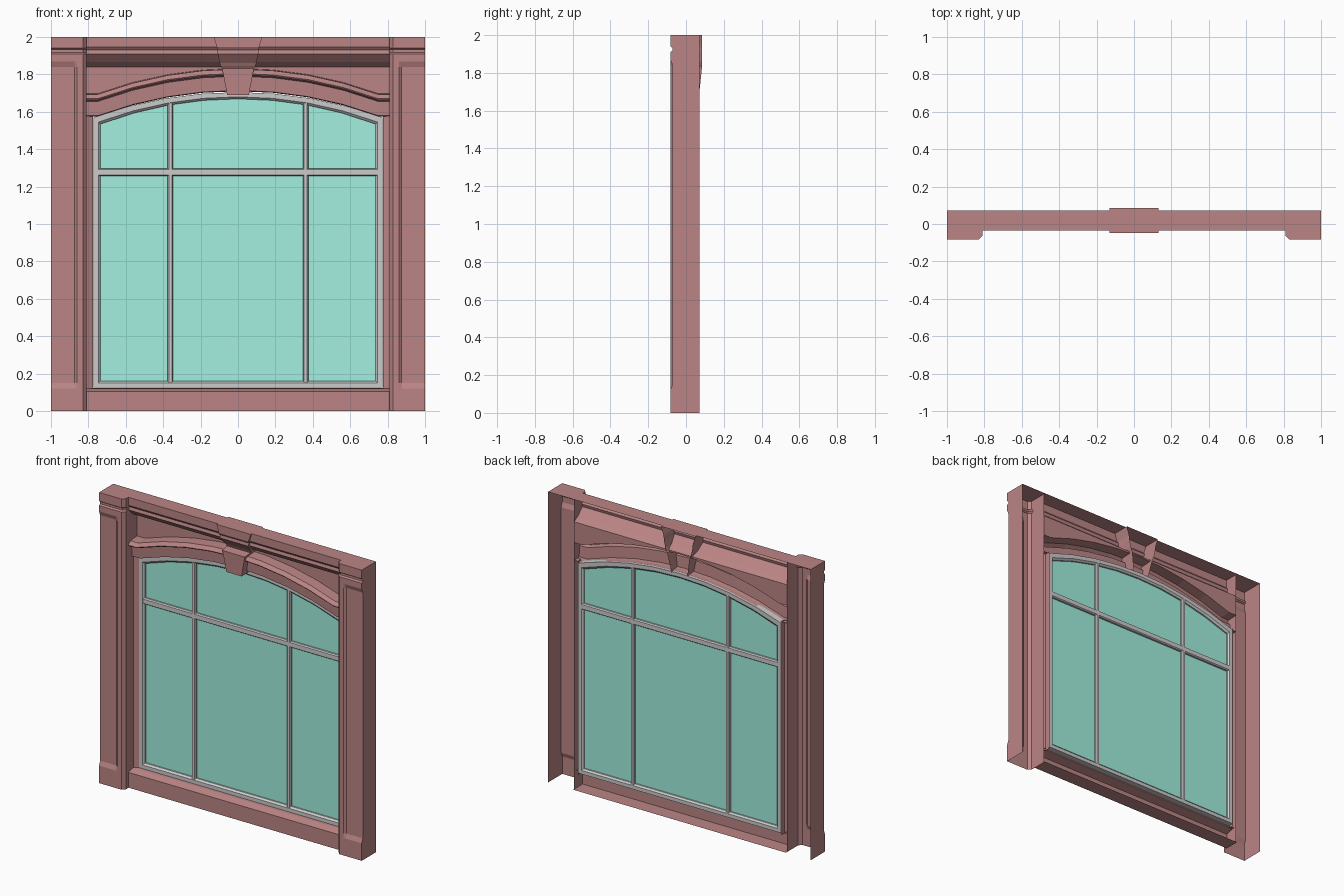
import bpy, bmesh, math

if "Cube" in bpy.data.objects:
    bpy.data.objects.remove(bpy.data.objects["Cube"])


def material(name, color):
    m = bpy.data.materials.new(name)
    m.diffuse_color = color
    m.use_nodes = True
    m.node_tree.nodes["Principled BSDF"].inputs["Base Color"].default_value = m.diffuse_color
    return m


RED = material("painted_stone", (0.5, 0.235, 0.235, 1))
TEAL = material("window_glass", (0.36, 0.87, 0.74, 1))


def finish(name, bm, mat):
    bmesh.ops.remove_doubles(bm, verts=bm.verts, dist=1e-5)
    bmesh.ops.recalc_face_normals(bm, faces=bm.faces)
    me = bpy.data.meshes.new(name)
    bm.to_mesh(me)
    bm.free()
    if mat:
        me.materials.append(mat)
    ob = bpy.data.objects.new(name, me)
    bpy.context.collection.objects.link(ob)
    return ob


def grid(name, rows, mat=None, wrap_row=False, wrap_col=False, caps=False):
    """Skin a list of equal-length point rows, optionally closed either way."""
    bm = bmesh.new()
    v = [[bm.verts.new(p) for p in r] for r in rows]
    nr, nc = len(v), len(v[0])
    for i in range(nr if wrap_col else nr - 1):
        a, b = v[i], v[(i + 1) % nr]
        for j in range(nc if wrap_row else nc - 1):
            k = (j + 1) % nc
            quad = [a[j], a[k], b[k], b[j]]
            if len({tuple(round(c, 5) for c in q.co) for q in quad}) == 4:
                bm.faces.new(quad)
            else:  # collapsed corner of the grid
                pts = []
                for q in quad:
                    if all((q.co - p.co).length > 1e-5 for p in pts):
                        pts.append(q)
                if len(pts) == 3:
                    bm.faces.new(pts)
    if caps:
        bm.faces.new(v[0])
        bm.faces.new(v[-1])
    return finish(name, bm, mat)


def polygon(name, pts, mat):
    bm = bmesh.new()
    bm.faces.new([bm.verts.new(p) for p in pts])
    return finish(name, bm, mat)


R = 2.15


def arch(x):
    """Height of the lower edge of the arch moulding (segmental arc)."""
    x = min(abs(x), 0.75)
    return 1.71 - (R - math.sqrt(R * R - x * x))


ARC = [0.75 * i / 4 for i in range(-4, 5)]

# Pilasters: open-backed shells with a base, a sunk shaft and a necking groove
PLAN = [(1, 0.072), (1, -0.083), (0.875, -0.083), (0.86, -0.083),
        (0.83, -0.083), (0.81, -0.062), (0.81, 0.06)]
LEVELS = [(0, 0, 0), (0.12, 0, 0), (0.15, 0.012, 0), (1.84, 0.012, 0),
          (1.87, 0, 0), (1.91, 0, 0), (1.918, 0, 0.012), (1.932, 0, 0.012),
          (1.94, 0, 0), (2, 0, 0)]
for side, s in (("left", -1), ("right", 1)):
    rows = []
    for z, sunk, groove in LEVELS:
        row = []
        for i, (x, y) in enumerate(PLAN):
            if i in (1, 2):
                y += sunk
            if 1 <= i <= 5:
                y += groove
            row.append((s * x, y, z))
        rows.append(row)
    grid(side + "_pilaster", rows, RED)
    polygon(side + "_pilaster_top",
            [(s * x, y, 2) for x, y in PLAN[:-1]] + [(s * 0.81, 0.072, 2)], RED)
    # Jamb strip between pilaster and window frame
    grid(side + "_jamb", [[(s * 0.81, 0.02, z), (s * 0.775, 0.035, z),
                           (s * 0.775, 0.07, z)] for z in (0.11, 1.58)], RED)


def run_x(name, profile, half):
    grid(name, [[(x, y, z) for y, z in profile] for x in (-half, half)], RED)


# Cornice with its cove, and the sill
run_x("cornice", [(0.072, 2), (-0.036, 2), (-0.036, 1.945), (-0.024, 1.93),
                  (-0.03, 1.91), (0.015, 1.865), (0.025, 1.86), (0.06, 1.84)], 0.81)
run_x("sill", [(0.07, 0), (-0.033, 0), (-0.033, 0.105), (0.015, 0.12),
               (0.04, 0.122)], 0.81)

# Frieze and arched moulding, with short level ends
MOULD = [(0.06, 0.122), (-0.015, 0.118), (-0.035, 0.095), (-0.03, 0.088),
         (0, 0.08), (0.005, 0.004), (0.035, 0), (0.06, 0)]
rows = []
for x in [-0.81] + ARC + [0.81]:
    rows.append([(x, 0.06, 1.84)] + [(x, y, arch(x) + d) for y, d in MOULD])
grid("arch_moulding", rows, RED)

# Keystone: tapering block following the cornice profile, open at the back
KEY = [(2, 0.13, 0.085), (2, 0.13, -0.048), (1.945, 0.113, -0.048),
       (1.93, 0.11, -0.038), (1.91, 0.108, -0.042), (1.86, 0.098, 0.0),
       (1.84, 0.09, 0.01), (1.832, 0.085, -0.048), (1.69, 0.058, -0.044),
       (1.69, 0.058, 0.06)]
rows = []
for z, w, y in KEY:
    back = max(0.085 if z > 1.7 else 0.07, y)
    rows.append([(-w, back, z), (-w, y, z), (w, y, z), (w, back, z)])
grid("keystone", rows, RED)


# Window frame: moulded ring following the arched opening
def loop(inset, y):
    pts = [(-0.772 + inset, y, 0.125 + inset), (0.772 - inset, y, 0.125 + inset)]
    for x in reversed(ARC):
        pts.append((x / 0.75 * (0.772 - inset), y, arch(x) - 0.005 - inset))
    return pts


grid("window_frame", [loop(0, 0.07), loop(0, 0.028), loop(0.025, 0.028),
                      loop(0.036, 0.04), loop(0.036, 0.06), loop(0.025, 0.07)],
     wrap_row=True, wrap_col=True)
polygon("glass", loop(0.03, 0.05), TEAL)


# Glazing bars: chamfered on both faces
def bar_section(w):
    h, c = w / 2, w / 2 - 0.006
    return [(-h, 0.038), (-c, 0.03), (c, 0.03), (h, 0.038),
            (h, 0.062), (c, 0.07), (-c, 0.07), (-h, 0.062)]


for side, cx in (("left", -0.362), ("right", 0.362)):
    grid(side + "_mullion", [[(cx + u, y, z) for u, y in bar_section(0.028)]
                             for z in (0.15, arch(cx) - 0.03)],
         wrap_row=True, caps=True)
grid("transom", [[(x, y, 1.277 + u) for u, y in bar_section(0.042)]
                 for x in (-0.745, 0.745)], wrap_row=True, caps=True)
